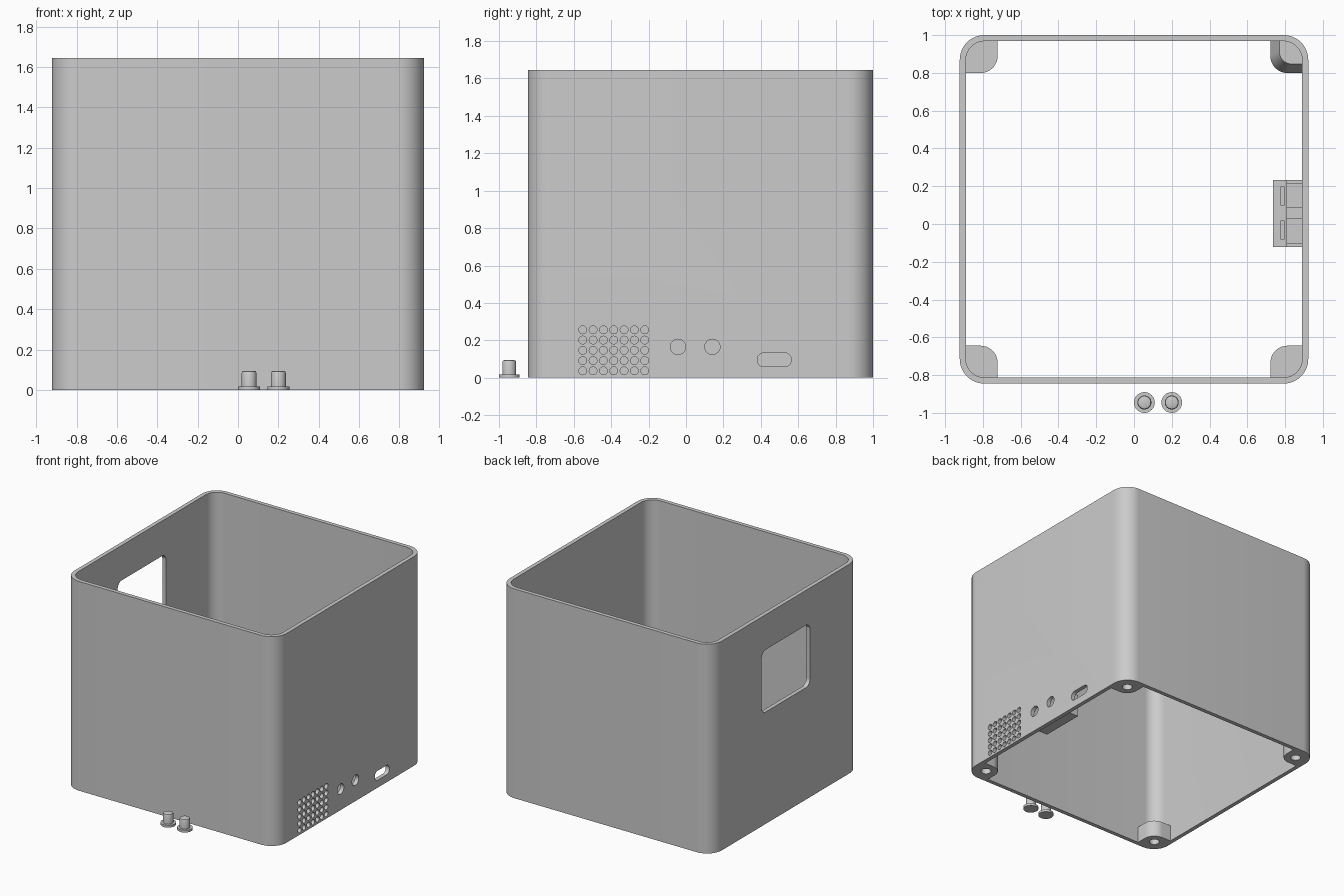
import bpy, bmesh, math
from mathutils import Vector

if "Cube" in bpy.data.objects:
    bpy.data.objects.remove(bpy.data.objects["Cube"], do_unlink=True)

grey = bpy.data.materials.new("light_grey")
grey.use_nodes = True
colour = (0.6, 0.6, 0.6, 1)
grey.diffuse_color = colour
grey.node_tree.nodes["Principled BSDF"].inputs["Base Color"].default_value = colour

CY = 0.0775      # centre of the case in y
HALF = 0.9225    # half width of the case
WALL = 0.032
INNER = HALF - WALL
HEIGHT = 1.645


def rounded(u0, v0, u1, v1, radii, seg=14):
    """Rounded rectangle outline, one radius per corner, counterclockwise."""
    pts = []
    corners = [(u0, v0, 1, 1), (u1, v0, -1, 1), (u1, v1, -1, -1), (u0, v1, 1, -1)]
    for i, (u, v, su, sv) in enumerate(corners):
        r = radii[i]
        if r == 0:
            pts.append((u, v))
            continue
        for k in range(seg + 1):
            a = math.pi * (1 + i / 2 + k / seg / 2)
            pts.append((u + su * r + r * math.cos(a), v + sv * r + r * math.sin(a)))
    return pts


def circle(u, v, r, n=24):
    return [(u + r * math.cos(2 * math.pi * k / n),
             v + r * math.sin(2 * math.pi * k / n)) for k in range(n)]


def add_prism(bm, outline, lo, hi, axis="z"):
    """Extrude an outline along z or x; returns the far vertices."""
    def place(p, t):
        return (p[0], p[1], t) if axis == "z" else (t, p[0], p[1])
    face = bm.faces.new([bm.verts.new(place(p, lo)) for p in outline])
    geo = bmesh.ops.extrude_face_region(bm, geom=[face], use_keep_orig=True)
    far = [g for g in geo["geom"] if isinstance(g, bmesh.types.BMVert)]
    step = Vector((0, 0, hi - lo)) if axis == "z" else Vector((hi - lo, 0, 0))
    bmesh.ops.translate(bm, verts=far, vec=step)
    return far


def add_box(bm, x0, x1, y0, y1, z0, z1):
    add_prism(bm, [(x0, y0), (x1, y0), (x1, y1), (x0, y1)], z0, z1)


def finish(bm, name):
    bmesh.ops.recalc_face_normals(bm, faces=bm.faces[:])
    mesh = bpy.data.meshes.new(name)
    bm.to_mesh(mesh)
    bm.free()
    mesh.materials.append(grey)
    obj = bpy.data.objects.new(name, mesh)
    bpy.context.collection.objects.link(obj)
    return obj


def activate(obj):
    bpy.ops.object.select_all(action="DESELECT")
    obj.select_set(True)
    bpy.context.view_layer.objects.active = obj


def cut(obj, bm):
    """Subtract the cutter mesh from obj, then drop the cutter."""
    cutter = finish(bm, "cutter")
    cutter.hide_render = True
    activate(obj)
    mod = obj.modifiers.new("cut", "BOOLEAN")
    mod.operation, mod.solver, mod.object = "DIFFERENCE", "EXACT", cutter
    bpy.ops.object.modifier_apply(modifier=mod.name)
    bpy.data.objects.remove(cutter, do_unlink=True)


def smooth(obj):
    activate(obj)
    bpy.ops.object.shade_smooth_by_angle(angle=math.radians(30))


# Case: open rounded tube
bm = bmesh.new()
add_prism(bm, rounded(-HALF, CY - HALF, HALF, CY + HALF, [0.13] * 4), 0, HEIGHT)
case = finish(bm, "case_walls")
bm = bmesh.new()
add_prism(bm, rounded(-INNER, CY - INNER, INNER, CY + INNER, [0.1] * 4), -0.1, HEIGHT + 0.1)
cut(case, bm)

# Openings: vent grid, button holes, port slot and side window
bm = bmesh.new()
for row in range(5):
    for col in range(7):
        add_prism(bm, circle(-0.552 + col * 0.0552, 0.037 + row * 0.0548, 0.021, 16), 0.84, 1, "x")
for y in (-0.043, 0.141):
    add_prism(bm, circle(y, 0.165, 0.041), 0.84, 1, "x")
add_prism(bm, rounded(0.381, 0.059, 0.563, 0.133, [0.036] * 4), 0.84, 1, "x")
add_prism(bm, rounded(CY - 0.3, 0.88, CY + 0.3, 1.37, [0.05] * 4), -1, -0.84, "x")
cut(case, bm)
smooth(case)

# Corner posts with blind screw holes; one has tapered sides
for sx, sy, name in ((1, 1, "back_left"), (-1, 1, "back_right"),
                     (1, -1, "front_left"), (-1, -1, "front_right")):
    bm = bmesh.new()
    edge = INNER + 0.002
    outline = rounded(0.722, 0.722, edge, edge, [0.09, 0, 0.1, 0])
    top = add_prism(bm, [(sx * u, CY + sy * v) for u, v in outline], 0, 0.13)
    if sx > 0 and sy > 0:
        for v in top:
            v.co.x = edge + (v.co.x - edge) * 0.72
            v.co.y = CY + edge + (v.co.y - CY - edge) * 0.72
    post = finish(bm, name + "_post")
    bm = bmesh.new()
    add_prism(bm, circle(sx * 0.81, CY + sy * 0.81, 0.037), -0.05, 0.09)
    cut(post, bm)
    smooth(post)

# Button bracket behind the two round holes
bm = bmesh.new()
add_box(bm, 0.735, 0.81, -0.122, 0.233, 0.07, 0.25)
bracket = finish(bm, "bracket_plate")
bm = bmesh.new()
for y in (-0.08, 0.1):
    add_box(bm, 0.776, 0.797, y, y + 0.095, 0.1, 0.3)
cut(bracket, bm)
for name, y0, y1, z1 in (("bracket_floor", -0.122, 0.233, 0.09),
                         ("bracket_front_cheek", -0.122, -0.1, 0.24),
                         ("bracket_middle_rib", 0.03, 0.087, 0.24),
                         ("bracket_back_cheek", 0.211, 0.233, 0.24)):
    bm = bmesh.new()
    add_box(bm, 0.805, INNER + 0.004, y0, y1, 0.07, z1)
    finish(bm, name)

# Loose push buttons: turned profile spun around its axis
profile = [(0, 0), (0.055, 0), (0.055, 0.018), (0.037, 0.018), (0.037, 0.083),
           (0.0335, 0.0915), (0.025, 0.095), (0, 0.095)]
for x, name in ((0.055, "button_a"), (0.2, "button_b")):
    bm = bmesh.new()
    verts = [bm.verts.new((r, 0, z)) for r, z in profile]
    edges = [bm.edges.new(pair) for pair in zip(verts, verts[1:])]
    bmesh.ops.spin(bm, geom=verts + edges, cent=(0, 0, 0), axis=(0, 0, 1),
                   angle=2 * math.pi, steps=32)
    bmesh.ops.remove_doubles(bm, verts=bm.verts[:], dist=0.0001)
    button = finish(bm, name)
    button.location = (x, -0.945, 0)
    smooth(button)
